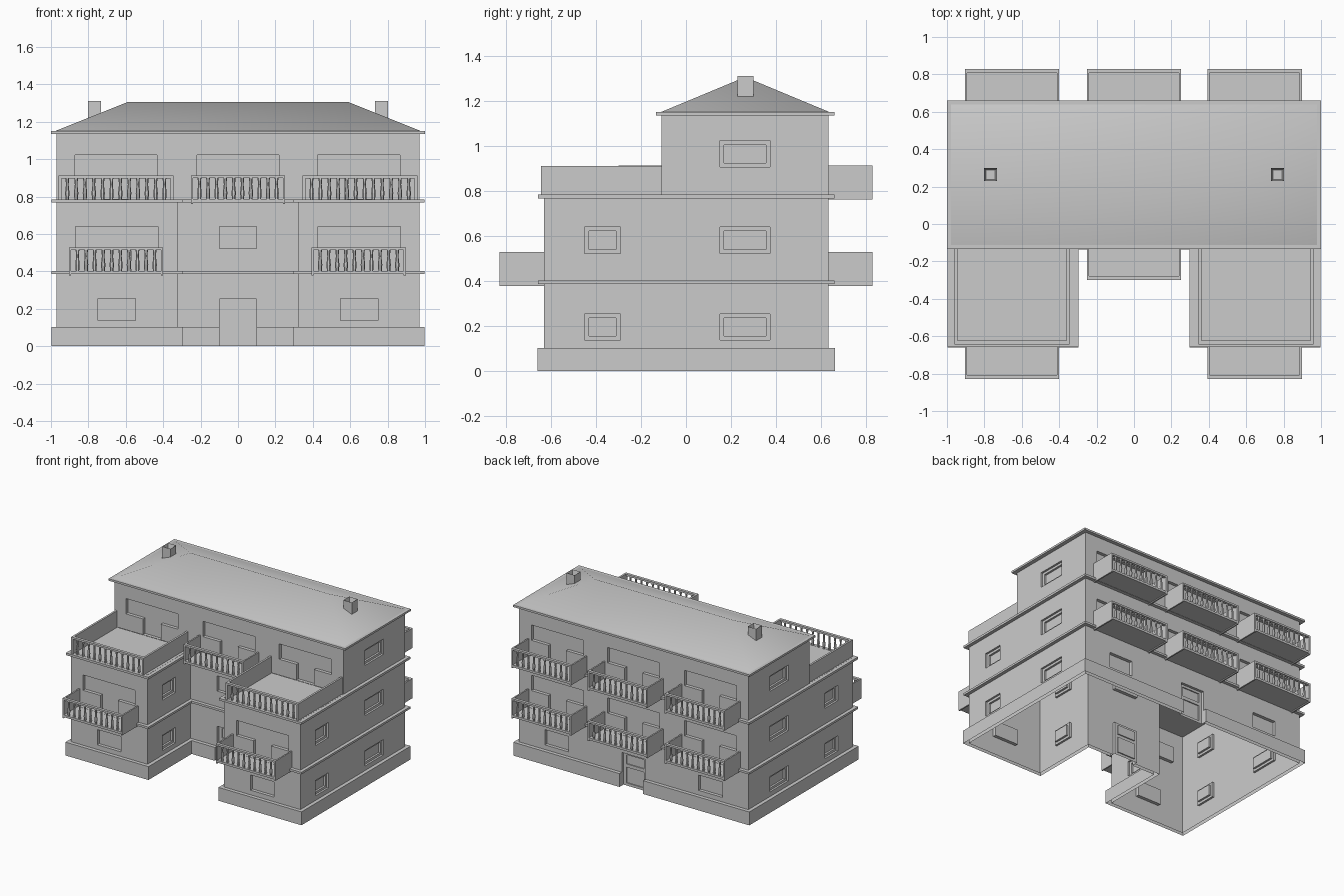
import bpy, bmesh, math

if "Cube" in bpy.data.objects:
    bpy.data.objects.remove(bpy.data.objects["Cube"])

X, XI, YF, YR, YB = 0.97, 0.324, -0.631, -0.109, 0.633   # wall lines
STOREYS = (0.0, 0.385, 0.769)                            # storey offsets
CENTRES = (-0.652, 0.0, 0.645)                           # balcony axes


def finish(name, bm):
    bmesh.ops.remove_doubles(bm, verts=bm.verts, dist=1e-5)
    me = bpy.data.meshes.new(name)
    bm.to_mesh(me)
    bm.free()
    ob = bpy.data.objects.new(name, me)
    bpy.context.collection.objects.link(ob)
    return ob


def quad(bm, *pts):
    bm.faces.new([bm.verts.new(p) for p in pts])


def box(bm, x0, x1, y0, y1, z0, z1):
    x0, x1 = sorted((x0, x1))
    y0, y1 = sorted((y0, y1))
    geo = bmesh.ops.create_cube(bm, size=1)
    for v in geo["verts"]:
        v.co = (x0 + (v.co.x + .5) * (x1 - x0), y0 + (v.co.y + .5) * (y1 - y0),
                z0 + (v.co.z + .5) * (z1 - z0))


def facade(bm, a, b, z0, z1, openings=()):
    """Wall sheet from a to b (outside on the right) with recessed rectangles."""
    ax = 0 if abs(b[0] - a[0]) > abs(b[1] - a[1]) else 1
    s = 1 if b[ax] > a[ax] else -1
    us = sorted({a[ax], b[ax], *[u for o in openings for u in o[:2]]})
    zs = sorted({z0, z1, *[z for o in openings for z in o[2:4]]})

    def p(u, z, d):
        return (u, a[1] + s * d, z) if ax == 0 else (a[0] - s * d, u, z)

    def depth(i, j):
        u, z = (us[i] + us[i + 1]) / 2, (zs[j] + zs[j + 1]) / 2
        return max([o[4] for o in openings if o[0] < u < o[1] and o[2] < z < o[3]] + [0])

    for i in range(len(us) - 1):
        for j in range(len(zs) - 1):
            u, v, z, w, d = us[i], us[i + 1], zs[j], zs[j + 1], depth(i, j)
            c = [p(u, z, d), p(v, z, d), p(v, w, d), p(u, w, d)]
            quad(bm, *(c if s > 0 else c[::-1]))
            if i + 2 < len(us) and depth(i + 1, j) != d:
                e = depth(i + 1, j)
                quad(bm, p(v, z, d), p(v, z, e), p(v, w, e), p(v, w, d))
            if j + 2 < len(zs) and depth(i, j + 1) != d:
                e = depth(i, j + 1)
                quad(bm, p(u, w, d), p(v, w, d), p(v, w, e), p(u, w, e))


# opening kinds: (u0, u1, z0, z1, depth)
def window(c, k, half=0.1):
    return [(c - half, c + half, STOREYS[k] + .137, STOREYS[k] + .254, .025)]


def framed(u0, u1, k):
    z0, z1, m = STOREYS[k] + .137, STOREYS[k] + .254, .018
    return [(u0, u1, z0, z1, .015), (u0 + m, u1 - m, z0 + m, z1 - m, .03)]


def balcony_door(c, k):
    z = STOREYS[k]
    return window(c, k, .22) + [(c - .075, c + .075, z + .017, z + .254, .025)]


def house_door():
    return [(-.1, .1, 0, .253, .02), (-.075, .075, .02, .14, .028), (-.075, .075, .165, .235, .028)]


# walls of the two lower storeys (U-shaped plan)
small = framed(-.45, -.292, 0) + framed(-.45, -.292, 1)
big = [framed(.15, .373, k) for k in range(3)]
wing = {s: window(s * .648, 0) + balcony_door(s * .648, 1) for s in (-1, 1)}
back = house_door() + window(-.65, 0) + window(.65, 0)
for c in CENTRES:
    back += balcony_door(c, 1)
plan = [(-X, YF), (-XI, YF), (-XI, YR), (XI, YR), (XI, YF), (X, YF), (X, YB), (-X, YB)]
holes = [wing[-1], small, house_door() + window(0, 1), small, wing[1],
         small + big[0] + big[1], back, small + big[0] + big[1]]
bm = bmesh.new()
for i in range(8):
    facade(bm, plan[i], plan[(i + 1) % 8], 0, .785, holes[i])
finish("lower_walls", bm)

# walls of the top storey
plan = [(-X, YR), (X, YR), (X, YB), (-X, YB)]
tee = [o for c in CENTRES for o in balcony_door(c, 2)]
bm = bmesh.new()
for i, h in enumerate((tee, big[2], tee, big[2])):
    facade(bm, plan[i], plan[(i + 1) % 4], .785, 1.14, h)
finish("upper_walls", bm)


# plinth and storey bands following the plan
def outline(o):
    x, xi, f, r, b = X + o, XI - o, YF - o, YR - o, YB + o
    return [(-x, f), (-xi, f), (-xi, r), (-.1, r), (.1, r), (xi, r), (xi, f), (x, f),
            (x, b), (.1, b), (-.1, b), (-x, b)]


def band(name, z0, z1, off, gaps=(), bottom=True):
    bm = bmesh.new()
    inn, out = outline(0), outline(off)
    for i in range(12):
        j = (i + 1) % 12
        if i in gaps:
            for k in (i, j):
                quad(bm, (*inn[k], z0), (*out[k], z0), (*out[k], z1), (*inn[k], z1))
            continue
        quad(bm, (*out[i], z0), (*out[j], z0), (*out[j], z1), (*out[i], z1))
        quad(bm, (*out[i], z1), (*out[j], z1), (*inn[j], z1), (*inn[i], z1))
        if bottom:
            quad(bm, (*inn[i], z0), (*inn[j], z0), (*out[j], z0), (*out[i], z0))
    finish(name, bm)


band("plinth", 0, .102, .028, gaps=(3, 9), bottom=False)
band("first_floor_band", .387, .403, .026)
band("second_floor_band", .767, .784, .026)


# balustrade: solid sides, handrail and turned balusters
def balustrade(bm, x0, x1, y_out, y_in, z0, z_floor, z1, n, t):
    s = 1 if y_out > y_in else -1
    for a, b in ((x0, x0 + t), (x1 - t, x1)):
        box(bm, a, b, y_out, y_in, z0, z1)
    box(bm, x0 + t, x1 - t, y_out, y_out - s * .022, z1 - .014, z1)
    h = z1 - .014 - z_floor
    for k in range(n):
        x = x0 + (k + 1) * (x1 - x0) / (n + 1)
        rings = []
        for f, r in ((0, .009), (.3, .012), (.7, .007), (1, .01)):
            rings.append([bm.verts.new((x + r * math.cos(q * math.pi / 3),
                                        y_out - s * .012 + r * .85 * math.sin(q * math.pi / 3),
                                        z_floor + f * h)) for q in range(6)])
        for lo, hi in zip(rings, rings[1:]):
            for q in range(6):
                w = (q + 1) % 6
                bm.faces.new((lo[q], lo[w], hi[w], hi[q]))


def balcony(name, c, y_out, y_in, k):
    bm = bmesh.new()
    z = STOREYS[k]
    x0, x1 = c - .252, c + .252
    s = 1 if y_out > y_in else -1
    balustrade(bm, x0, x1, y_out, y_in, z - .008, z + .017, z + .143, 10, .011)
    box(bm, x0 + .011, x1 - .011, y_out - s * .001, y_in, z, z + .017)
    finish(name, bm)


for k in (1, 2):
    for i, c in enumerate(CENTRES):
        balcony(f"back_balcony_{k}_{i}", c, .829, YB, k)
for side, c in (("left", CENTRES[0]), ("right", CENTRES[2])):
    balcony("front_balcony_" + side, c, -.829, YF, 1)
balcony("front_balcony_middle", 0, -.299, YR, 2)

# roof terraces on the wings
for side, s in (("left", -1), ("right", 1)):
    x0, x1 = sorted((s * .346, s * .96))
    bm = bmesh.new()
    balustrade(bm, x0, x1, -.645, YR, .784, .784, .911, 12, .015)
    finish("terrace_balustrade_" + side, bm)
    bm = bmesh.new()
    x0, x1 = sorted((s * XI, s * X))
    box(bm, x0, x1, YF, YR, .768, .784)
    finish("terrace_floor_" + side, bm)

# roof: eaves slab and hipped top
bm = bmesh.new()
box(bm, -1, 1, -.134, .66, 1.135, 1.15)
finish("eaves", bm)
bm = bmesh.new()
base = [bm.verts.new((x, y, 1.15)) for x, y in ((-.978, -.112), (.978, -.112), (.978, .638), (-.978, .638))]
l, r = [bm.verts.new((x, .263, 1.306)) for x in (-.588, .588)]
for f in ((base[0], base[1], r, l), (base[1], base[2], r), (base[2], base[3], l, r), (base[3], base[0], l)):
    bm.faces.new(f)
roof = finish("hipped_roof", bm)
bpy.context.view_layer.objects.active = roof
roof.select_set(True)
bpy.ops.object.shade_smooth_by_angle(angle=math.radians(50))

# chimneys with open flues
for side, s in (("left", -1), ("right", 1)):
    bm = bmesh.new()
    box(bm, s * .767 - .035, s * .767 + .035, .229, .299, 1.2, 1.311)
    top = max(bm.faces, key=lambda f: f.calc_center_median().z)
    bmesh.ops.inset_region(bm, faces=[top], thickness=.014)
    for v in top.verts:
        v.co.z -= .04
    finish("chimney_" + side, bm)
